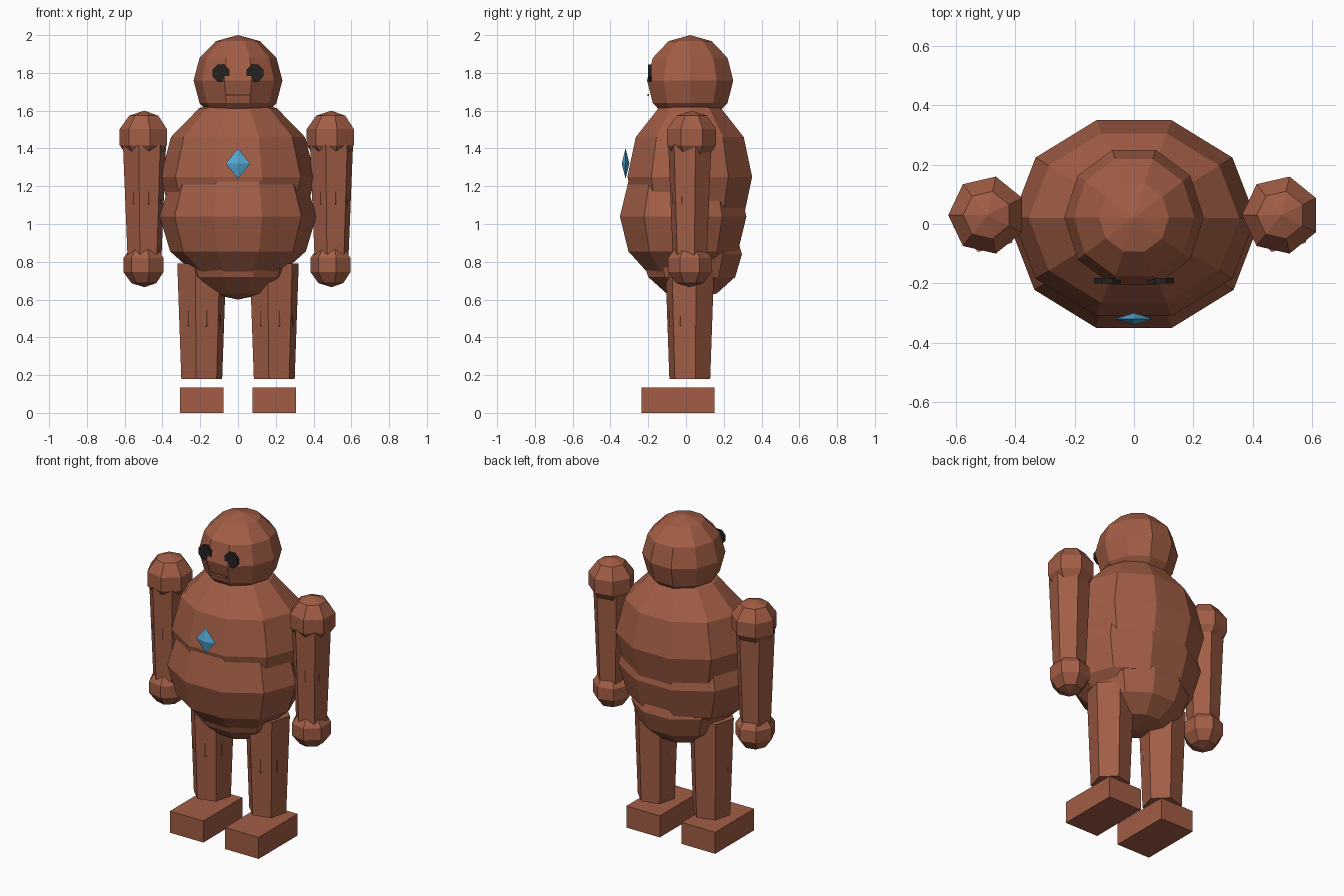
import bpy, bmesh
from math import sin, cos, pi, radians

if "Cube" in bpy.data.objects:
    bpy.data.objects.remove(bpy.data.objects["Cube"], do_unlink=True)


def material(name, color):
    m = bpy.data.materials.new(name)
    m.use_nodes = True
    rgba = (*color, 1)
    m.diffuse_color = rgba
    m.node_tree.nodes["Principled BSDF"].inputs["Base Color"].default_value = rgba
    return m


CLAY = material("clay brown", (0.36, 0.11, 0.06))
BLACK = material("eye black", (0.018, 0.015, 0.015))
BLUE = material("gem blue", (0.09, 0.40, 0.68))


def finish(name, bm, loc, mat, rot=(0, 0, 0)):
    bmesh.ops.remove_doubles(bm, verts=bm.verts, dist=0.0005)
    bmesh.ops.recalc_face_normals(bm, faces=bm.faces)
    mesh = bpy.data.meshes.new(name)
    bm.to_mesh(mesh)
    bm.free()
    mesh.materials.append(mat)
    ob = bpy.data.objects.new(name, mesh)
    ob.location = loc
    ob.rotation_euler = rot
    bpy.context.collection.objects.link(ob)
    return ob


def lathe(name, profile, sides, loc, mat=CLAY, scale=(1, 1), start=pi, rot=(0, 0, 0)):
    """Faceted solid from (radius, height) pairs; scale stretches x and y."""
    bm = bmesh.new()
    angles = [start + 2 * pi * i / sides for i in range(sides)]
    rings = [[bm.verts.new((r * scale[0] * cos(a), r * scale[1] * sin(a), z))
              for a in angles] for r, z in profile]
    for low, high in zip(rings, rings[1:]):
        for i in range(sides):
            j = (i + 1) % sides
            bm.faces.new((low[i], low[j], high[j], high[i]))
    for ring, (r, z) in ((rings[0], profile[0]), (rings[-1], profile[-1])):
        if r > 0:
            bm.faces.new(ring)
    return finish(name, bm, loc, mat, rot)


def ball(name, loc, size, sides, bands):
    """Faceted ellipsoid with poles on z."""
    steps = [pi * k / bands for k in range(bands + 1)]
    profile = [(max(0, sin(t)) if 0 < k < bands else 0, -size[2] * cos(t))
               for k, t in enumerate(steps)]
    return lathe(name, profile, sides, loc, scale=size[:2])


def box(name, loc, size, mat=CLAY):
    bm = bmesh.new()
    bmesh.ops.create_cube(bm, size=1)
    bmesh.ops.scale(bm, vec=size, verts=bm.verts)
    return finish(name, bm, loc, mat)


# Trunk and head: overlapping lumps
ball("pelvis", (0, 0.03, 0.84), (0.30, 0.28, 0.24), 10, 6)
ball("belly", (0, -0.015, 1.04), (0.415, 0.352, 0.37), 10, 6)
ball("chest", (0, 0.02, 1.25), (0.41, 0.347, 0.42), 10, 6)
ball("head", (0, 0.022, 1.76), (0.235, 0.24, 0.24), 10, 6)

# Face and chest gem
box("mouth", (0, -0.199, 1.683), (0.12, 0.008, 0.012))
lathe("chest_gem", [(0, -0.08), (1, 0), (0, 0.08)], 4, (0, -0.32, 1.32), BLUE,
      scale=(0.065, 0.02))

for side, s in (("right", -1), ("left", 1)):
    lathe(side + "_eye", [(0.048, -0.009), (0.048, 0.009)], 8, (s * 0.09, -0.191, 1.8),
          BLACK, start=radians(22.5), rot=(pi / 2, 0, 0))

    # Arm
    x = s * 0.495
    ball(side + "_shoulder", (x, 0.03, 1.46), (0.138, 0.14, 0.14), 7, 5)
    lathe(side + "_arm", [(0.092, 0.8), (0.118, 1.42)], 6, (x, 0.02, 0), start=radians(15))
    ball(side + "_elbow", (x, 0.02, 1.14), (0.1, 0.1, 0.1), 7, 5)
    ball(side + "_hand", (x, 0.02, 0.783), (0.118, 0.125, 0.118), 7, 5)

    # Leg
    x = s * 0.192
    lathe(side + "_leg", [(0.112, 0.18), (0.134, 0.79)], 6, (x, 0.02, 0), start=radians(15))
    ball(side + "_knee", (x, 0.02, 0.5), (0.117, 0.117, 0.117), 7, 5)
    box(side + "_foot", (x, -0.042, 0.068), (0.232, 0.386, 0.135))
